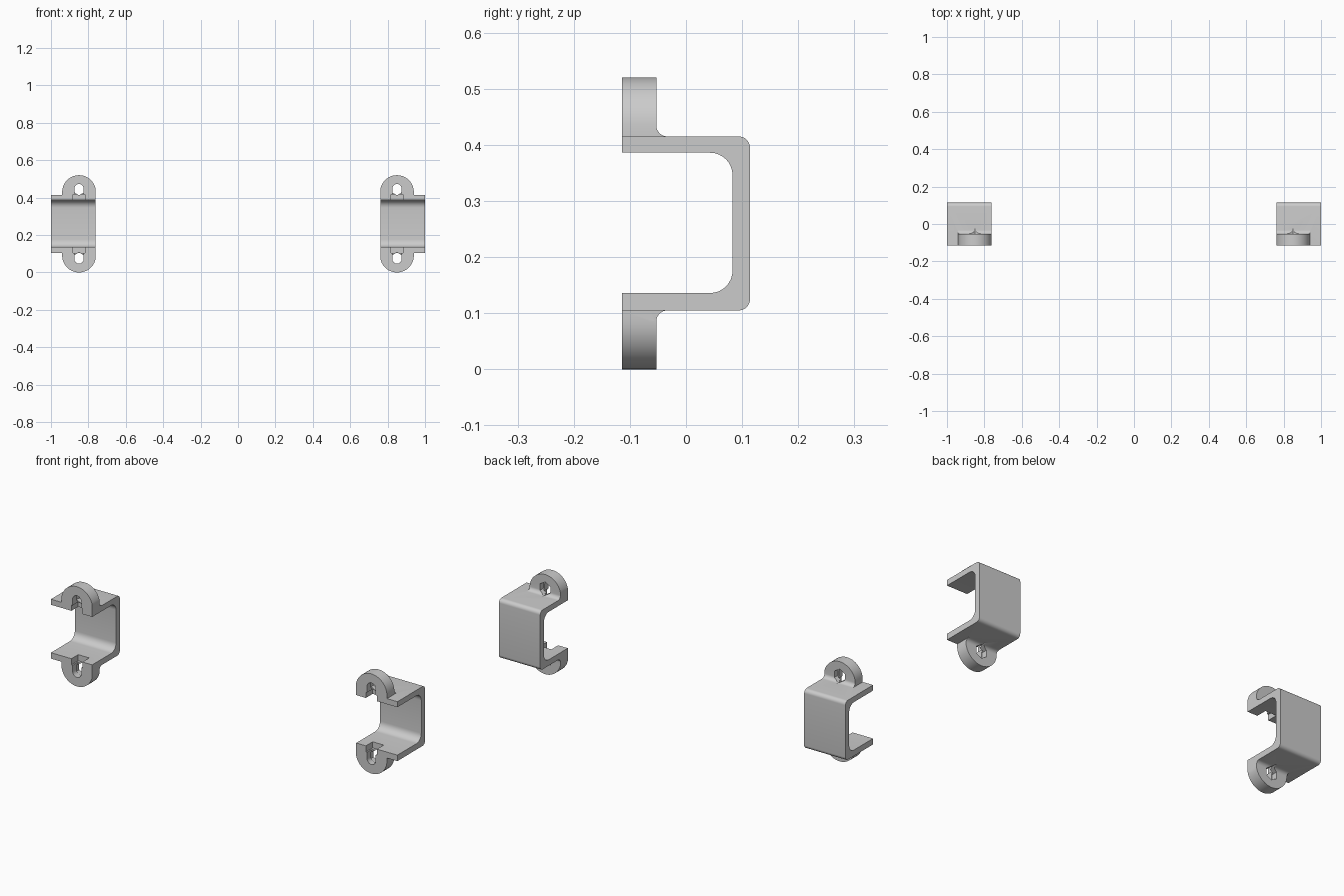
import bpy, bmesh
from math import cos, sin, pi, radians

if "Cube" in bpy.data.objects:
    bpy.data.objects.remove(bpy.data.objects["Cube"])

X0, X1, XC = 0.762, 1.0, 0.85      # bracket width and ear centre
YF, YB, YT = -0.114, 0.114, -0.053  # front, back, rear of ear
MID = 0.26                          # height of the symmetry plane


def arc(cx, cy, r, a0, a1, n=8):
    return [(cx + r * cos(radians(a0 + (a1 - a0) * i / n)),
             cy + r * sin(radians(a0 + (a1 - a0) * i / n))) for i in range(n + 1)]


def prism(name, pts, axis, a, b, flip=1):
    """Extrude a YZ profile along x, or an XZ profile along y."""
    bm = bmesh.new()

    def place(p, q, t):
        z = MID + flip * (q - MID)
        return (t, p, z) if axis == 'x' else (p, t, z)
    lo = [bm.verts.new(place(p, q, a)) for p, q in pts]
    hi = [bm.verts.new(place(p, q, b)) for p, q in pts]
    bm.faces.new(lo)
    bm.faces.new(hi)
    for i in range(len(pts)):
        j = (i + 1) % len(pts)
        bm.faces.new((lo[i], lo[j], hi[j], hi[i]))
    bmesh.ops.recalc_face_normals(bm, faces=bm.faces)
    me = bpy.data.meshes.new(name)
    bm.to_mesh(me)
    bm.free()
    ob = bpy.data.objects.new(name, me)
    bpy.context.collection.objects.link(ob)
    return ob


def combine(base, tool, op):
    mod = base.modifiers.new("combine", 'BOOLEAN')
    mod.operation, mod.object, mod.solver = op, tool, 'EXACT'
    bpy.context.view_layer.objects.active = base
    bpy.ops.object.modifier_apply(modifier=mod.name)
    bpy.data.objects.remove(tool)


# U-shaped channel
profile = ([(YF, 0.105)] + arc(YB - 0.02, 0.125, 0.02, -90, 0)
           + arc(YB - 0.02, 0.395, 0.02, 0, 90) + [(YF, 0.415), (YF, 0.386)]
           + arc(0.043, 0.346, 0.04, 90, 0) + arc(0.043, 0.176, 0.04, 0, -90)
           + [(YF, 0.136)])
bracket = prism("right_bracket", profile, 'x', X0, X1)

for s in (1, -1):
    # rounded ear
    r = XC - X0 + 0.002
    top = [(max(x, X0), z) for x, z in arc(XC, 0.43, r, 12, 168, 24)]
    ear = [(XC + 0.09, 0.40)] + [(XC + 0.09, 0.435)] + top + [(X0, 0.40)]
    combine(bracket, prism("ear", ear, 'y', YF, YT, s), 'UNION')
    # fillet behind the ear
    fil = ([(YT - 0.01, 0.40), (YT - 0.01, 0.435)]
           + arc(YT + 0.02, 0.435, 0.02, 180, 270) + [(YT + 0.02, 0.40)])
    combine(bracket, prism("fillet", fil, 'x', X0, XC + 0.09, s), 'UNION')
    # arched screw slot, open to the channel
    slot = [(XC + 0.025, 0.37)] + arc(XC, 0.448, 0.025, 0, 180, 12) + [(XC - 0.025, 0.37)]
    combine(bracket, prism("slot", slot, 'y', YF - 0.02, YT - 0.02, s), 'DIFFERENCE')
    # wider notch in the channel wall
    notch = [(XC - 0.032, 0.37), (XC + 0.032, 0.37), (XC + 0.032, 0.416), (XC - 0.032, 0.416)]
    combine(bracket, prism("notch", notch, 'y', YF - 0.02, YT - 0.005, s), 'DIFFERENCE')
    # hexagonal recess from the rear
    hexa = arc(XC, 0.447, 0.034, 30, 330, 5)
    combine(bracket, prism("hex_recess", hexa, 'y', YT - 0.03, YT + 0.03, s), 'DIFFERENCE')

# mirrored second bracket
left = bpy.data.objects.new("left_bracket", bracket.data.copy())
bpy.context.collection.objects.link(left)
for v in left.data.vertices:
    v.co.x *= -1
left.data.flip_normals()

for ob in (bracket, left):
    bpy.ops.object.select_all(action='DESELECT')
    ob.select_set(True)
    bpy.context.view_layer.objects.active = ob
    bpy.ops.object.shade_smooth_by_angle(angle=radians(30))
